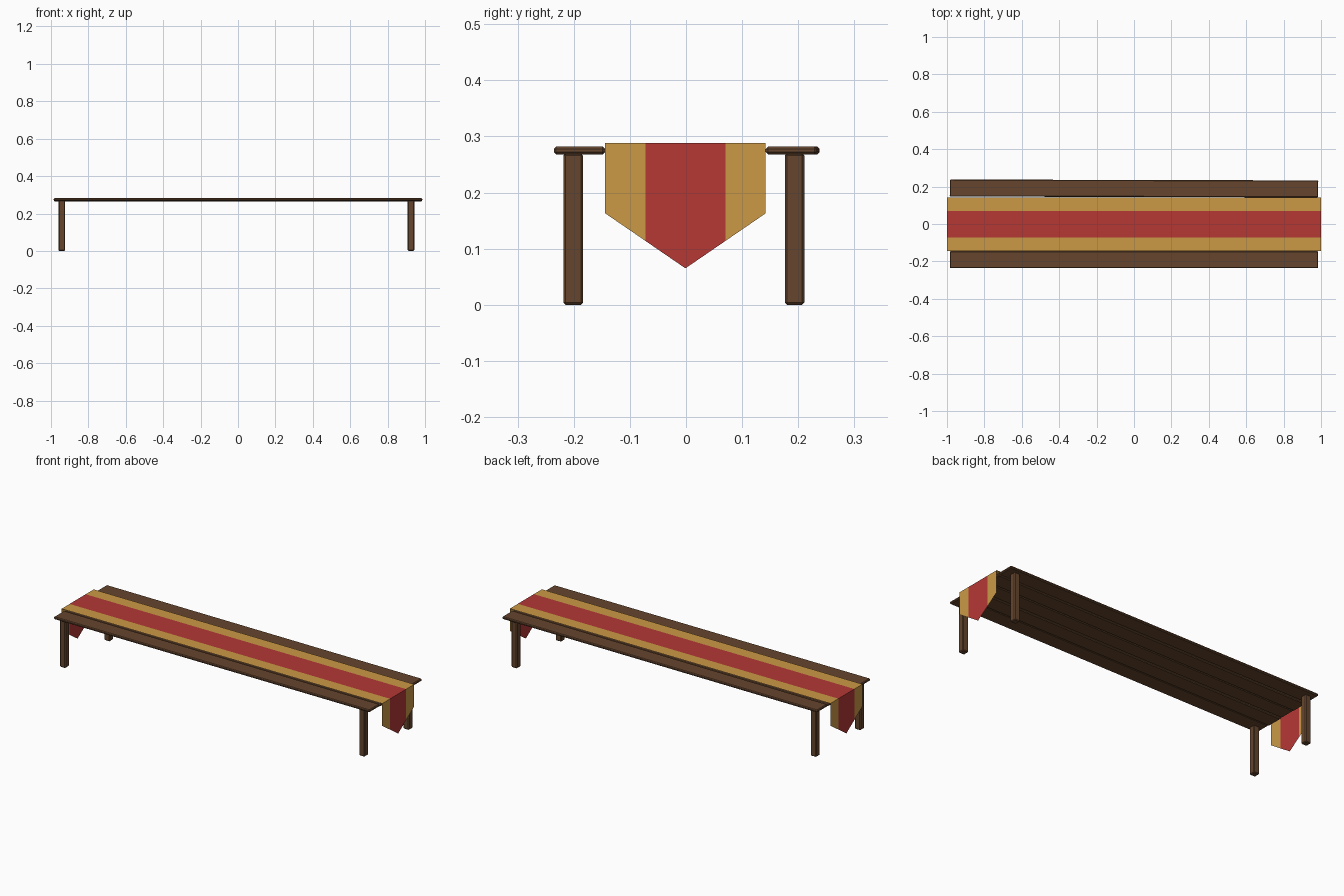
import bpy, bmesh, math
from mathutils import Matrix, Vector

old = bpy.data.objects.get("Cube")
if old:
    bpy.data.objects.remove(old, do_unlink=True)


def material(name, rgb):
    m = bpy.data.materials.new(name)
    m.use_nodes = True
    m.diffuse_color = (*rgb, 1)
    m.node_tree.nodes["Principled BSDF"].inputs["Base Color"].default_value = (*rgb, 1)
    return m


wood = material("dark_wood", (0.13, 0.06, 0.027))
red = material("red_cloth", (0.46, 0.04, 0.036))
gold = material("gold_cloth", (0.6, 0.32, 0.062))


def finish(name, bm, mats):
    mesh = bpy.data.meshes.new(name)
    bm.normal_update()
    bm.to_mesh(mesh)
    bm.free()
    for m in mats:
        mesh.materials.append(m)
    ob = bpy.data.objects.new(name, mesh)
    bpy.context.collection.objects.link(ob)
    return ob


def beam(name, centre, size, bevel, turn=0):
    """Bevelled wooden box, turned slightly about z."""
    bm = bmesh.new()
    bmesh.ops.create_cube(bm, size=1)
    bmesh.ops.scale(bm, vec=Vector(size), verts=bm.verts)
    bmesh.ops.bevel(bm, geom=bm.edges[:], offset=bevel, segments=1, affect='EDGES')
    bmesh.ops.transform(bm, verts=bm.verts,
                        matrix=Matrix.Translation(centre) @ Matrix.Rotation(turn, 4, 'Z'))
    return finish(name, bm, [wood])


# Tabletop planks, laid slightly unevenly
turns = [0, 0.0006, -0.0008, 0.0005, -0.0025]
lifts = [0.0005, -0.003, 0, -0.002, 0.0005]
for i, (turn, lift) in enumerate(zip(turns, lifts)):
    y = -0.19 + i * 0.095
    beam(f"plank_{i + 1}", (0, y, 0.2745 + lift), (1.97, 0.091, 0.014), 0.004, turn)

# Four legs
for side, x in (("right", -0.942), ("left", 0.925)):
    for end, y in (("front", -0.201), ("back", 0.1935)):
        beam(f"{end}_{side}_leg", (x, y, 0.135), (0.035, 0.035, 0.27), 0.004)

# Table runner: striped sheet folded over both ends, with pointed tails
bm = bmesh.new()
half, top = 0.143, 0.288
rows = []
for k in range(-2, 3):
    y = k * half / 2
    tail = 0.065 + abs(y) / half * 0.098
    path = [(-1, tail), (-1, top), (1, top), (1, tail)]
    rows.append([bm.verts.new((x, y - 0.001, z)) for x, z in path])
for k in range(4):
    for j in range(3):
        f = bm.faces.new((rows[k][j], rows[k][j + 1], rows[k + 1][j + 1], rows[k + 1][j]))
        f.material_index = 0 if k in (1, 2) else 1
finish("table_runner", bm, [red, gold])
